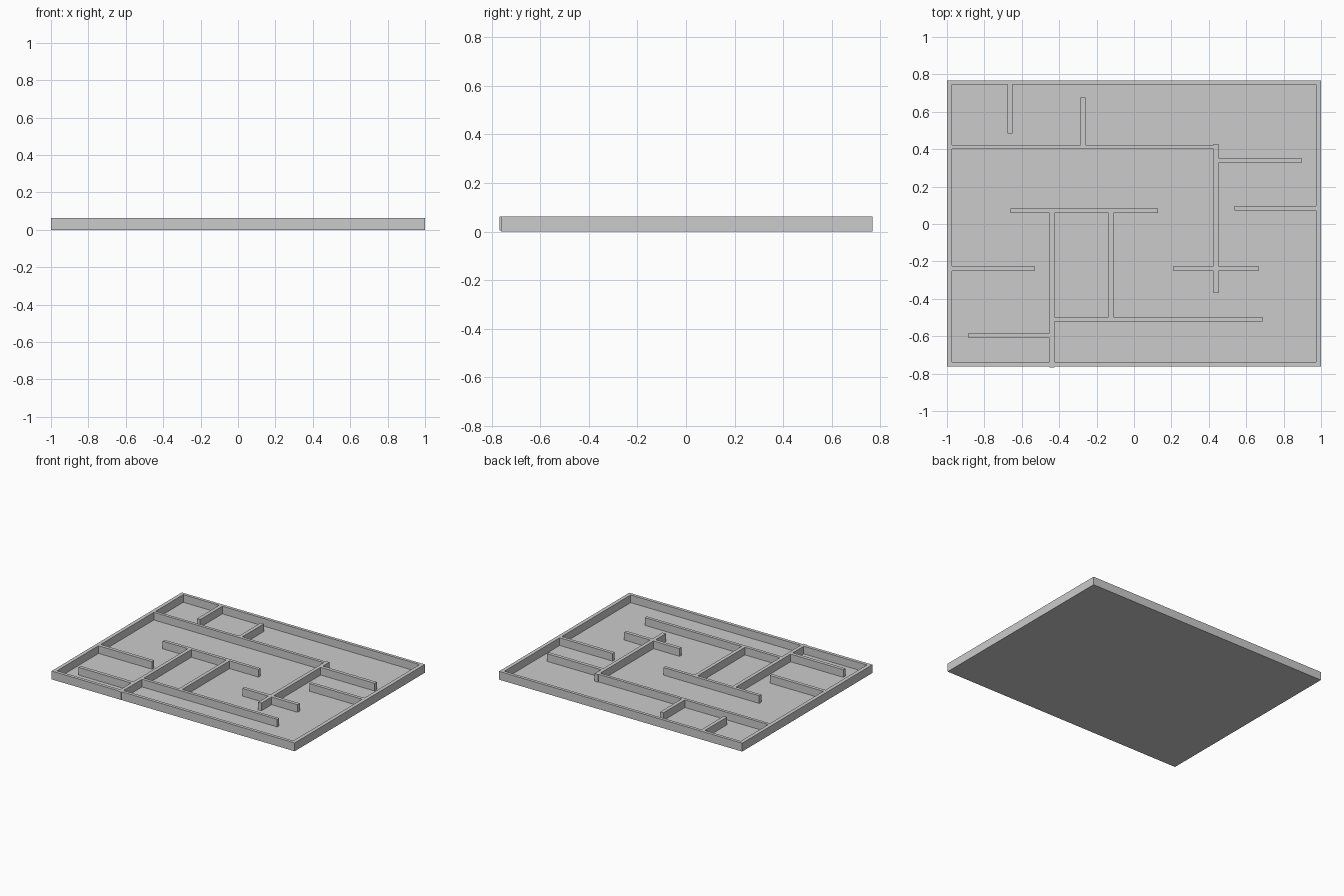
import bpy, bmesh
from mathutils import Matrix, Vector

FLOOR, TOP = 0.005, 0.062


def slab(name, x0, x1, y0, y1, z0=FLOOR, z1=TOP):
    """Axis-aligned box given by its limits."""
    bm = bmesh.new()
    size = Vector((x1 - x0, y1 - y0, z1 - z0))
    mid = Vector((x0 + x1, y0 + y1, z0 + z1)) / 2
    bmesh.ops.create_cube(bm, size=1, matrix=Matrix.Translation(mid) @ Matrix.Diagonal((*size, 1)))
    mesh = bpy.data.meshes.new(name)
    bm.to_mesh(mesh)
    bm.free()
    obj = bpy.data.objects.new(name, mesh)
    bpy.context.collection.objects.link(obj)
    return obj


# Thin floor plate
slab("floor", -1, 1, -0.762, 0.768, 0, FLOOR)

# Outer frame
slab("frame_left", -1, -0.972, -0.762, 0.768)
slab("frame_right", 0.972, 1, -0.762, 0.768)
slab("frame_back", -0.972, 0.972, 0.745, 0.768)
slab("frame_front_left", -0.972, -0.452, -0.762, -0.738)
slab("frame_front_right", -0.425, 0.972, -0.762, -0.738)

# Walls running left to right
across = [
    (-0.972, 0.425, 0.400, 0.422),
    (0.452, 0.896, 0.326, 0.352),
    (0.537, 0.972, 0.071, 0.096),
    (-0.660, 0.128, 0.058, 0.082),
    (-0.972, -0.532, -0.251, -0.225),
    (0.211, 0.425, -0.251, -0.225),
    (0.452, 0.666, -0.251, -0.225),
    (-0.425, 0.687, -0.520, -0.497),
    (-0.885, -0.452, -0.610, -0.584),
]
for i, limits in enumerate(across):
    slab(f"wall_across_{i + 1}", *limits)

# Walls running front to back
along = [
    (-0.677, -0.650, 0.484, 0.745),
    (-0.287, -0.260, 0.422, 0.675),
    (0.425, 0.452, -0.370, 0.427),
    (-0.452, -0.425, -0.768, 0.058),
    (-0.137, -0.110, -0.497, 0.058),
]
for i, limits in enumerate(along):
    slab(f"wall_along_{i + 1}", *limits)
